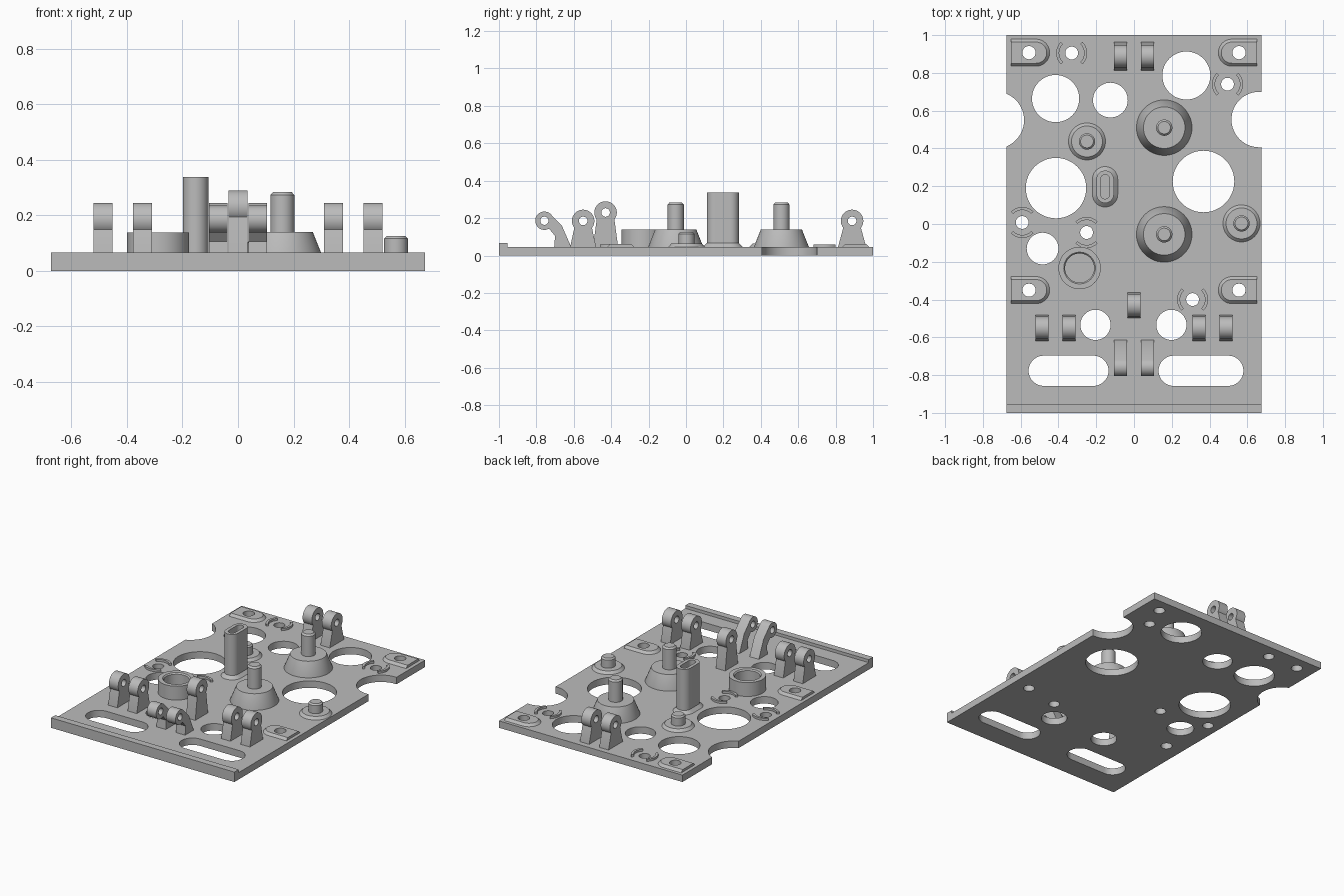
import bpy, bmesh, math
from mathutils import Matrix

if "Cube" in bpy.data.objects:
    bpy.data.objects.remove(bpy.data.objects["Cube"])

T = 0.046           # plate thickness
B = T - 0.004       # raised parts sink slightly into the plate
W = 0.674           # half width of the plate

grey = bpy.data.materials.new("plain_grey")
grey.diffuse_color = (0.5, 0.5, 0.5, 1)
grey.use_nodes = True
grey.node_tree.nodes["Principled BSDF"].inputs["Base Color"].default_value = grey.diffuse_color


def finish(name, bm):
    bmesh.ops.remove_doubles(bm, verts=bm.verts, dist=1e-5)
    bmesh.ops.recalc_face_normals(bm, faces=bm.faces)
    me = bpy.data.meshes.new(name)
    bm.to_mesh(me)
    bm.free()
    me.materials.append(grey)
    ob = bpy.data.objects.new(name, me)
    bpy.context.collection.objects.link(ob)
    bpy.ops.object.select_all(action='DESELECT')
    ob.select_set(True)
    bpy.context.view_layer.objects.active = ob
    bpy.ops.object.shade_smooth_by_angle(angle=math.radians(30))
    return ob


def arc(cx, cy, r, a0, a1, n=24):
    return [(cx + r * math.cos(math.radians(a0 + (a1 - a0) * i / n)),
             cy + r * math.sin(math.radians(a0 + (a1 - a0) * i / n))) for i in range(n + 1)]


def circle(cx, cy, r, n=48):
    return arc(cx, cy, r, 0, 360, n)[:-1]


def extrude(name, loops, lo, hi, along_x=False):
    """Filled outline with holes, extruded along z (or along x, outline in y-z)."""
    cu = bpy.data.curves.new(name, 'CURVE')
    cu.dimensions, cu.fill_mode, cu.extrude = '2D', 'BOTH', (hi - lo) / 2
    for pts in loops:
        sp = cu.splines.new('POLY')
        sp.points.add(len(pts) - 1)
        for p, (u, v) in zip(sp.points, pts):
            p.co = (u, v, 0, 1)
        sp.use_cyclic_u = True
    tmp = bpy.data.objects.new(name + "_outline", cu)
    bpy.context.collection.objects.link(tmp)
    dg = bpy.context.evaluated_depsgraph_get()
    me = bpy.data.meshes.new_from_object(tmp.evaluated_get(dg))
    bm = bmesh.new()
    bm.from_mesh(me)
    bpy.data.objects.remove(tmp)
    bpy.data.curves.remove(cu)
    bpy.data.meshes.remove(me)
    bm.transform(Matrix.Translation((0, 0, (lo + hi) / 2)))
    if along_x:
        bm.transform(Matrix(((0, 0, 1, 0), (1, 0, 0, 0), (0, 1, 0, 0), (0, 0, 0, 1))))
    return finish(name, bm)


def loft(name, rings):
    """Skin a list of closed rings with equal point counts."""
    bm = bmesh.new()
    vs = [[bm.verts.new(p) for p in ring] for ring in rings]
    n = len(rings[0])
    for a, b in zip(vs, vs[1:]):
        for i in range(n):
            j = (i + 1) % n
            bm.faces.new((a[i], a[j], b[j], b[i]))
    bmesh.ops.dissolve_degenerate(bm, dist=1e-6, edges=bm.edges)
    return finish(name, bm)


def lathe(name, x, y, profile, h=0.0):
    """Turned part; h stretches the round section into a slot shape along y."""
    rings = []
    for r, z in profile:
        pts = arc(x, y + h, r, 0, 180) + arc(x, y - h, r, 180, 360)
        if h == 0:
            pts = circle(x, y, r)
        rings.append([(u, v, z) for u, v in pts])
    return loft(name, rings)


pads = [(sx, y) for sx in (-1, 1) for y in (0.907, -0.35)]
# x, y, arc direction of the screw seats
seats = [(-0.33, 0.905, 0), (0.495, 0.74, 0), (0.31, -0.4, 0),
         (-0.592, 0.008, 90), (-0.251, -0.045, 90)]

# base plate with side notches, round windows, slots and screw holes
outline = [(-W, -1), (W, -1)]
outline += arc(0.663, 0.553, 0.147, -86, -274, 32)
outline[2] = (W, outline[2][1])
outline[-1] = (W, outline[-1][1])
outline += [(W, 1), (-W, 1)]
outline += arc(-0.733, 0.55, 0.151, 67, -67, 32)
windows = [(-0.415, 0.664, 0.125), (-0.125, 0.656, 0.092), (0.277, 0.786, 0.127),
           (-0.413, 0.19, 0.16), (0.368, 0.225, 0.163), (-0.484, -0.13, 0.084),
           (-0.204, -0.534, 0.08), (0.198, -0.534, 0.08)]
loops = [outline] + [circle(*w) for w in windows]
for x0, x1 in ((-0.558, -0.135), (0.13, 0.579)):
    loops.append(arc(x1 - 0.08, -0.777, 0.08, -90, 90) + arc(x0 + 0.08, -0.777, 0.08, 90, 270))
loops += [circle(sx * 0.556, y, 0.035, 32) for sx, y in pads]
loops += [circle(x, y, 0.034, 32) for x, y, d in seats]
extrude("base_plate", loops, 0, T)

# raised lip along the front edge
extrude("front_lip", [[(-W, -1), (W, -1), (W, -0.955), (-W, -0.955)]], B, 0.066)


# chamfered corner pads, square outside and round towards the middle
def pad_ring(sx, y, r, z, n=48):
    pts = []
    for i in range(n):
        c, s = math.cos(math.tau * i / n), math.sin(math.tau * i / n)
        m = 1 if c >= 0 else max(abs(c), abs(s))
        k = r if c >= 0 else 0.132
        pts.append((-sx * (-0.518 + k * c / m), y + r * s / m, z))
    return pts


for sx, y in pads:
    hole = circle(-sx * -0.556, y, 0.035)
    if sx > 0:
        hole = [(2 * 0.556 - u, v) for u, v in hole]
    rings = [pad_ring(sx, y, 0.0715, B), pad_ring(sx, y, 0.0715, T),
             pad_ring(sx, y, 0.056, 0.062),
             [(u, v, 0.062) for u, v in hole], [(u, v, B) for u, v in hole]]
    loft("corner_pad", rings + rings[:1])

# pairs of curved ribs around the screw holes
for x, y, d in seats:
    for a in (d, d + 180):
        extrude("screw_rib", [arc(x, y, 0.082, a - 46, a + 46) + arc(x, y, 0.066, a + 46, a - 46)],
                B, 0.06)

# tall cone posts
for y in (0.51, -0.055):
    lathe("cone_post", 0.16, y, [(0, B), (0.147, B), (0.147, T), (0.11, 0.139), (0.043, 0.139),
                                 (0.043, 0.273), (0.033, 0.284), (0, 0.284)])

# short flanged posts
for x, y in ((-0.249, 0.437), (0.569, 0.003)):
    lathe("short_post", x, y, [(0, B), (0.098, B), (0.098, T), (0.082, 0.063), (0.043, 0.063),
                               (0.043, 0.116), (0.034, 0.125), (0, 0.125)])

# open ring
lathe("ring_seat", -0.288, -0.233, [(0.112, B), (0.112, 0.138), (0.084, 0.138), (0.077, 0.13),
                                    (0.077, B), (0.112, B)])

# tall slotted post with flared foot
lathe("slotted_post", -0.153, 0.197, [(0, B), (0.067, B), (0.067, T), (0.046, 0.066),
                                      (0.046, 0.338), (0.024, 0.338), (0.024, 0.24), (0, 0.24)],
      h=0.04)


# upright hinge brackets with pin holes
def bracket(name, x, y, z, half):
    prof = arc(y, z, 0.06, -38, 218, 40) + [(y - half, T), (y - half, B), (y + half, B), (y + half, T)]
    extrude(name, [prof, circle(y, z, 0.023, 32)], x - 0.034, x + 0.034, True)


for s in (-1, 1):
    for x in (0.344, 0.487):
        bracket("side_bracket", s * x, -0.55, 0.185, 0.069)
    bracket("rear_bracket", s * 0.071, 0.888, 0.185, 0.075)
    # brackets leaning towards the front
    lean = arc(-0.757, 0.186, 0.049, 35, 300, 40) + [(-0.7, 0.105), (-0.705, B), (-0.612, B),
                                                     (-0.614, T), (-0.664, 0.16)]
    extrude("leaning_bracket", [lean, circle(-0.757, 0.186, 0.022, 32)],
            s * 0.071 - 0.034, s * 0.071 + 0.034, True)
bracket("middle_bracket", 0, -0.43, 0.23, 0.067)
